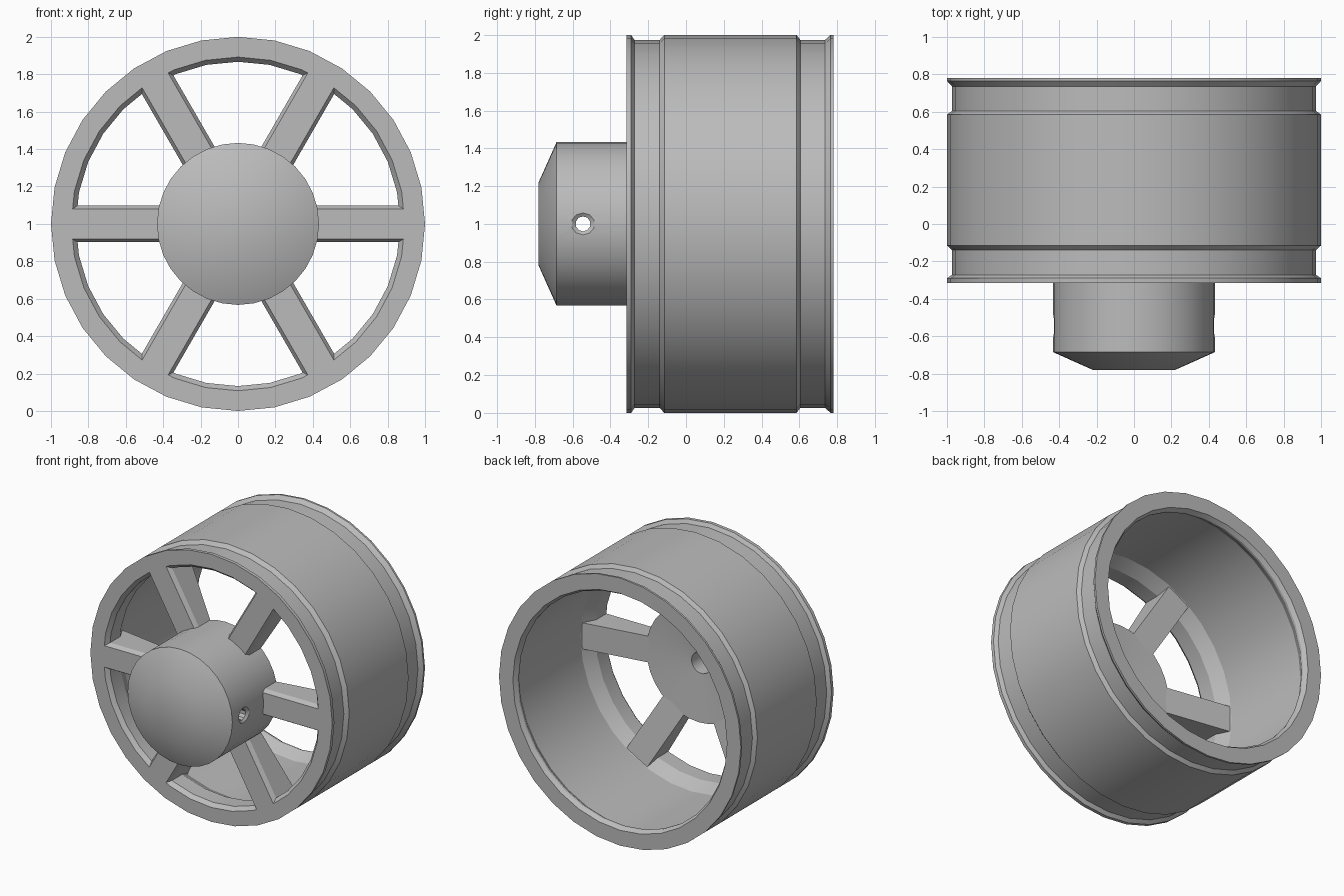
import bpy
import bmesh
from math import pi, radians
from mathutils import Matrix, Vector

cube = bpy.data.objects.get("Cube")
if cube:
    bpy.data.objects.remove(cube, do_unlink=True)

metal = bpy.data.materials.new("plain_grey")
metal.use_nodes = True
GREY = (0.5, 0.5, 0.5, 1)
metal.diffuse_color = GREY
metal.node_tree.nodes["Principled BSDF"].inputs["Base Color"].default_value = GREY

AXLE = Vector((0, 0, 1))


def finish(name, bm):
    bmesh.ops.recalc_face_normals(bm, faces=bm.faces)
    mesh = bpy.data.meshes.new(name)
    bm.to_mesh(mesh)
    bm.free()
    obj = bpy.data.objects.new(name, mesh)
    obj.location = AXLE
    bpy.context.collection.objects.link(obj)
    mesh.materials.append(metal)
    return obj


def smooth(obj, angle=30):
    bpy.ops.object.select_all(action='DESELECT')
    obj.select_set(True)
    bpy.context.view_layer.objects.active = obj
    bpy.ops.object.shade_smooth_by_angle(angle=radians(angle))


def lathe(name, profile, axis=(0, 1, 0), steps=32, closed=False):
    """Revolve (radius, along) points around the given axis."""
    bm = bmesh.new()
    axis = Vector(axis)
    out = Vector((1, 0, 0)) if axis.y else Vector((0, 0, 1))
    verts = [bm.verts.new(out * r + axis * a) for r, a in profile]
    edges = [bm.edges.new(pair) for pair in zip(verts, verts[1:])]
    if closed:
        edges.append(bm.edges.new((verts[-1], verts[0])))
    bmesh.ops.spin(bm, geom=verts + edges, cent=(0, 0, 0), axis=axis,
                   angle=2 * pi, steps=steps)
    bmesh.ops.remove_doubles(bm, verts=bm.verts, dist=0.0005)
    return finish(name, bm)


# Rim barrel: lips and bead grooves outside, relieved bore inside
rim = lathe("rim_barrel", [
    (0.892, -0.315), (1.0, -0.315), (1.0, -0.29), (0.973, -0.272),
    (0.973, -0.14), (1.0, -0.115), (1.0, 0.585), (0.973, 0.605),
    (0.973, 0.735), (1.0, 0.765), (1.0, 0.78), (0.885, 0.78),
    (0.867, 0.75), (0.867, 0.735), (0.918, 0.66), (0.918, -0.065),
    (0.867, -0.165), (0.867, -0.285),
], closed=True)
smooth(rim, 12)

# Hub with chamfered nose, dished back and rear axle bore
hub = lathe("hub", [
    (0, -0.78), (0.22, -0.78), (0.433, -0.685), (0.433, -0.15),
    (0.08, -0.18), (0.08, -0.6), (0, -0.6),
])

# Cross hole through the hub, lightly countersunk at both ends
cutter = lathe("cross_hole_cutter", [
    (0, -0.5), (0.062, -0.5), (0.062, -0.43), (0.04, -0.415),
    (0.04, 0.415), (0.062, 0.43), (0.062, 0.5), (0, 0.5),
], axis=(1, 0, 0), steps=10)
cutter.location.y = -0.545
cutter.hide_render = True
cut = hub.modifiers.new("cross_hole", 'BOOLEAN')
cut.operation = 'DIFFERENCE'
cut.solver = 'EXACT'
cut.object = cutter
bpy.context.view_layer.objects.active = hub
bpy.ops.object.modifier_apply(modifier=cut.name)
bpy.data.objects.remove(cutter, do_unlink=True)
smooth(hub)

# Six spokes with chamfered front edges, deeper toward the rim
for i in range(6):
    bm = bmesh.new()
    # cross-section: half-width, depth at hub, depth at rim
    section = [(0.08, -0.315, -0.315), (0.098, -0.285, -0.285),
               (0.098, -0.16, -0.07)]
    loop = ([(w, a, b) for w, a, b in section]
            + [(-w, a, b) for w, a, b in reversed(section)])
    inner = [bm.verts.new((0.36, a, w)) for w, a, b in loop]
    outer = [bm.verts.new((0.91, b, w)) for w, a, b in loop]
    bm.faces.new(inner)
    bm.faces.new(outer)
    for j in range(len(loop)):
        k = j - 1
        bm.faces.new((inner[k], inner[j], outer[j], outer[k]))
    bm.transform(Matrix.Rotation(i * pi / 3, 4, 'Y'))
    finish(f"spoke_{i + 1}", bm)
